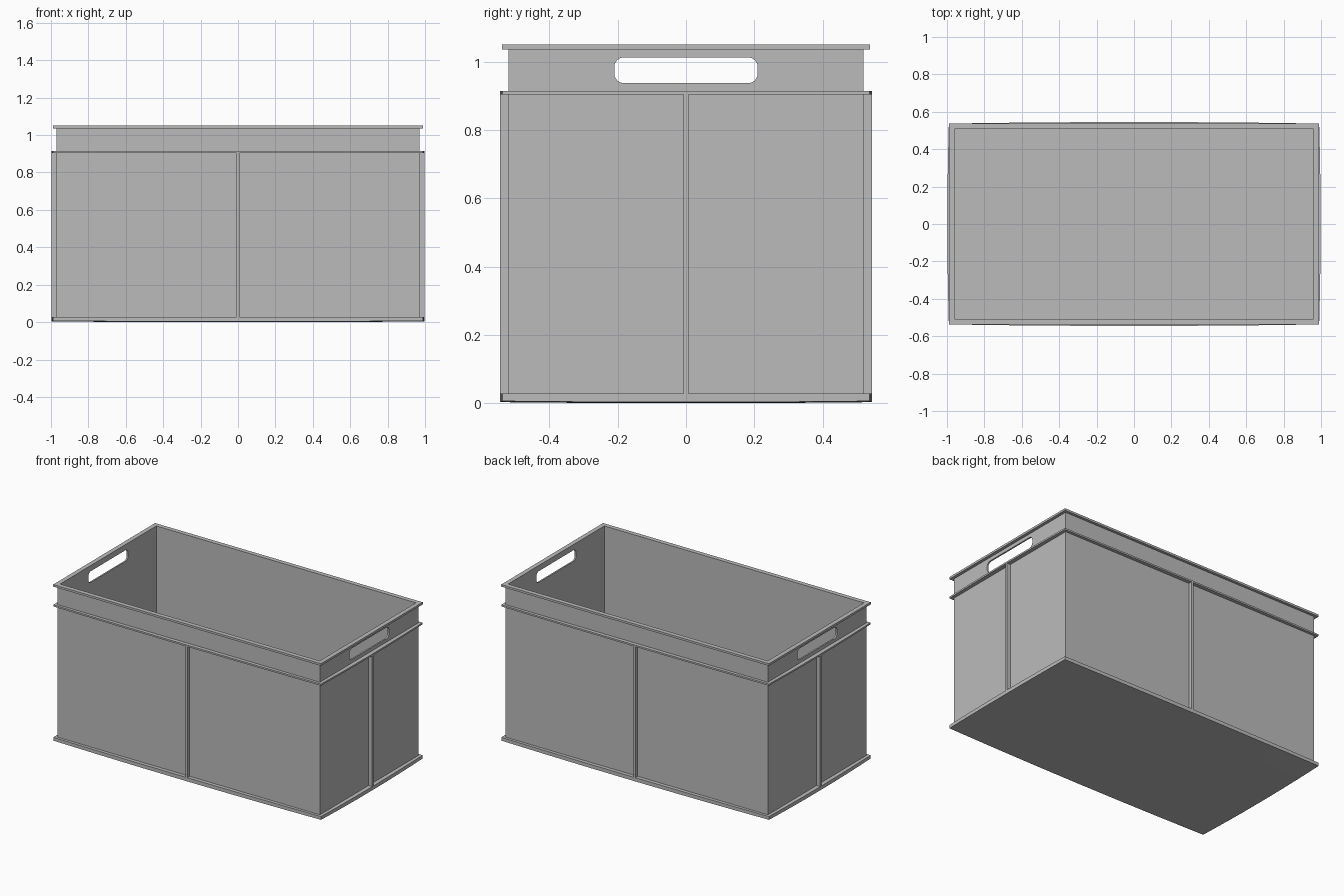
import bpy, bmesh, math

if "Cube" in bpy.data.objects:
    bpy.data.objects.remove(bpy.data.objects["Cube"], do_unlink=True)

grey = bpy.data.materials.new("grey plastic")
grey.use_nodes = True
grey.diffuse_color = (0.5, 0.5, 0.5, 1)
grey.node_tree.nodes["Principled BSDF"].inputs["Base Color"].default_value = (0.5, 0.5, 0.5, 1)

WALL_X, WALL_Y = 0.97, 0.52
STEPS = 6


def finish(name, bm):
    bmesh.ops.recalc_face_normals(bm, faces=bm.faces)
    mesh = bpy.data.meshes.new(name)
    bm.to_mesh(mesh)
    bm.free()
    mesh.materials.append(grey)
    obj = bpy.data.objects.new(name, mesh)
    bpy.context.collection.objects.link(obj)
    return obj


def bowed(u, v, hx, hy, bow):
    """Map the unit square to a rectangle whose sides bow outwards."""
    return u * (hx + bow * (1 - v * v)), v * (hy + bow * (1 - u * u))


def outline(hx, hy, bow=0):
    ticks = [-1 + 2 * i / STEPS for i in range(STEPS)]
    square = ([(t, -1) for t in ticks] + [(1, t) for t in ticks]
              + [(-t, 1) for t in ticks] + [(-1, -t) for t in ticks])
    return [bowed(u, v, hx, hy, bow) for u, v in square]


def frame(name, outer, inner, z0, z1):
    """Closed rectangular band between two outlines."""
    bm = bmesh.new()
    section = [(outer, z0), (outer, z1), (inner, z1), (inner, z0)]
    loops = [[bm.verts.new((x, y, z)) for x, y in pts] for pts, z in section]
    n = len(outer)
    for k in range(4):
        a, b = loops[k], loops[(k + 1) % 4]
        for i in range(n):
            j = (i + 1) % n
            bm.faces.new((a[i], a[j], b[j], b[i]))
    return finish(name, bm)


def box(name, x0, x1, y0, y1, z0, z1):
    bm = bmesh.new()
    bmesh.ops.create_cube(bm, size=1)
    for v in bm.verts:
        v.co = (x0 if v.co.x < 0 else x1, y0 if v.co.y < 0 else y1, z0 if v.co.z < 0 else z1)
    return finish(name, bm)


# Base plate with bowed sides and a slightly bellied underside
bm = bmesh.new()
bmesh.ops.create_grid(bm, x_segments=STEPS, y_segments=STEPS, size=1)
top = bmesh.ops.extrude_face_region(bm, geom=bm.faces[:])["geom"]
top = {g for g in top if isinstance(g, bmesh.types.BMVert)}
for v in bm.verts:
    u, w = v.co.x, v.co.y
    x, y = bowed(u, w, 0.99, 0.537, 0.008)
    v.co = (x, y, 0.028 if v in top else 0.003 * (u * u + w * w))
finish("base_plate", bm)

# Walls, middle flange and top rim
inner = outline(0.96, 0.508)
walls = frame("walls", outline(WALL_X, WALL_Y), inner, 0.02, 1.045)
frame("middle_flange", outline(0.99, 0.537, 0.008), outline(0.965, 0.515), 0.903, 0.914)
frame("top_rim", outline(0.99, 0.538), inner, 1.036, 1.05)

# Handle openings through both end walls
bm = bmesh.new()
rings = []
for x in (-1.2, 1.2):
    ring = []
    for cy, cz, start in ((0.182, 0.984, 0), (-0.182, 0.984, 90),
                          (-0.182, 0.965, 180), (0.182, 0.965, 270)):
        for k in range(7):
            a = math.radians(start + 15 * k)
            ring.append(bm.verts.new((x, cy + 0.028 * math.cos(a), cz + 0.028 * math.sin(a))))
    bm.faces.new(ring)
    rings.append(ring)
a, b = rings
for i in range(len(a)):
    j = (i + 1) % len(a)
    bm.faces.new((a[i], a[j], b[j], b[i]))
cutter = finish("handle_cutter", bm)
cutter.hide_render = True
cut = walls.modifiers.new("handles", 'BOOLEAN')
cut.object = cutter
cut.operation = 'DIFFERENCE'
cut.solver = 'EXACT'
bpy.context.view_layer.objects.active = walls
walls.select_set(True)
bpy.ops.object.modifier_apply(modifier=cut.name)
bpy.data.objects.remove(cutter, do_unlink=True)

# Upright ribs in the middle of each side
for name, s in (("left", 1), ("right", -1)):
    box(name + "_rib", *sorted((s * 0.965, s * 0.997)), -0.007, 0.007, 0.02, 0.91)
for name, s in (("back", 1), ("front", -1)):
    box(name + "_rib", -0.007, 0.007, *sorted((s * 0.515, s * 0.544)), 0.02, 0.91)
